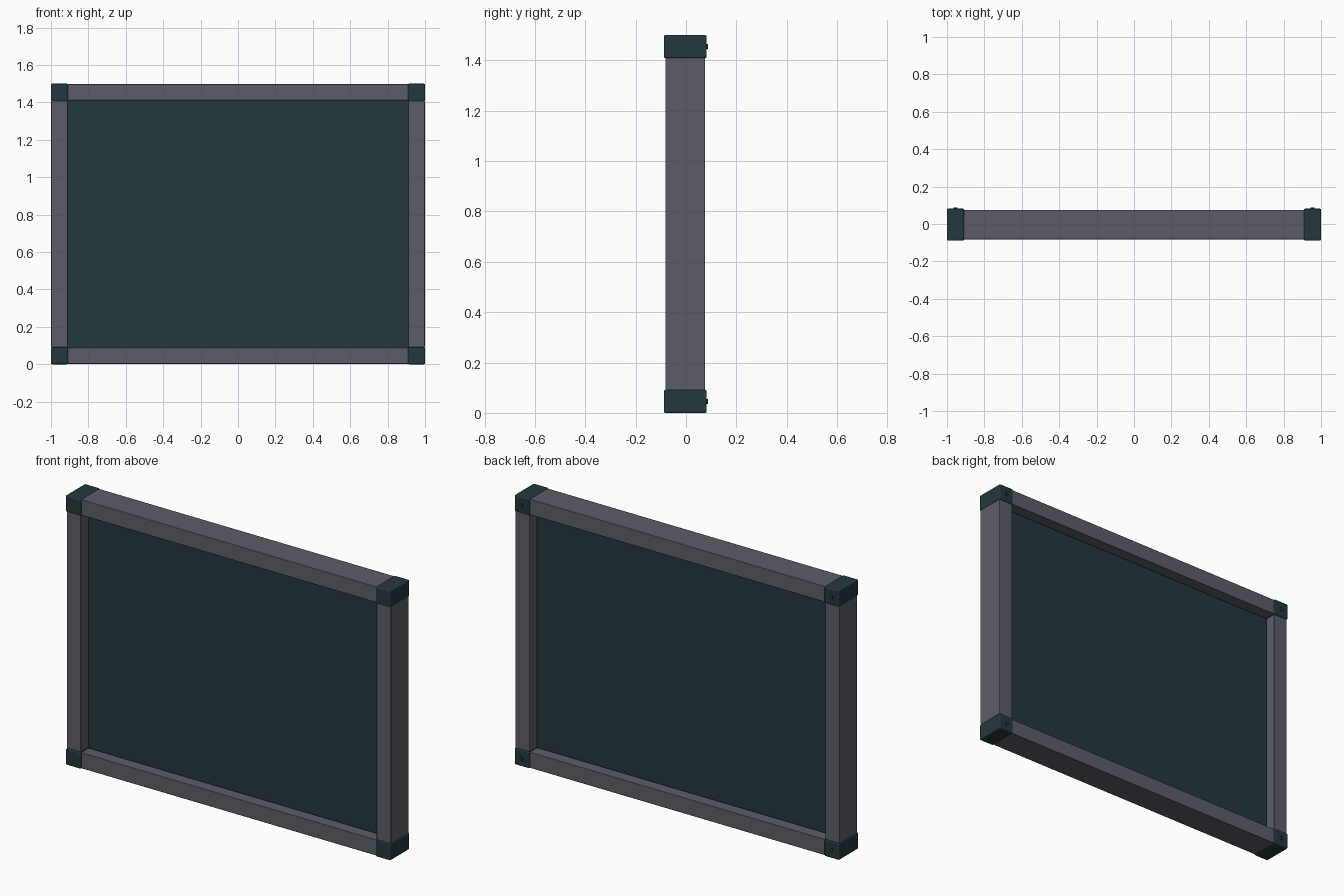
import bpy, bmesh, math
from mathutils import Matrix

if "Cube" in bpy.data.objects:
    bpy.data.objects.remove(bpy.data.objects["Cube"])


def material(name, rgb):
    m = bpy.data.materials.new(name)
    m.diffuse_color = (*rgb, 1)
    m.use_nodes = True
    m.node_tree.nodes["Principled BSDF"].inputs["Base Color"].default_value = m.diffuse_color
    return m


TEAL = material("dark teal", (0.0175, 0.039, 0.048))
GREY = material("slate grey", (0.107, 0.108, 0.138))


def finish(name, bm, mat, bevel=0):
    bmesh.ops.recalc_face_normals(bm, faces=bm.faces)
    me = bpy.data.meshes.new(name)
    bm.to_mesh(me)
    bm.free()
    me.materials.append(mat)
    ob = bpy.data.objects.new(name, me)
    bpy.context.collection.objects.link(ob)
    if bevel:
        for p in me.polygons:
            p.use_smooth = True
        b = ob.modifiers.new("soft edges", 'BEVEL')
        b.width = bevel
        b.segments = 3
        b.limit_method = 'ANGLE'
        b.angle_limit = math.radians(40)
        b.harden_normals = True
    return ob


def box(name, lo, hi, mat, bevel=0):
    bm = bmesh.new()
    bmesh.ops.create_cube(bm, size=1)
    for v in bm.verts:
        for i in range(3):
            v.co[i] = lo[i] + (v.co[i] + 0.5) * (hi[i] - lo[i])
    return finish(name, bm, mat, bevel)


# Rail cross-section: (distance outward from inner face, y), with a glazing slot
PROFILE = [(0, -0.082), (0.0885, -0.082), (0.0885, 0.076), (0, 0.076),
           (0, 0.008), (0.012, 0.008), (0.012, -0.014), (0, -0.014)]


def rail(name, place, a, b):
    bm = bmesh.new()
    f = bm.faces.new([bm.verts.new(place(u, y, a)) for u, y in PROFILE])
    ext = bmesh.ops.extrude_face_region(bm, geom=[f])["geom"]
    ends = [g for g in ext if isinstance(g, bmesh.types.BMVert)]
    step = place(0, 0, b), place(0, 0, a)
    bmesh.ops.translate(bm, verts=ends,
                        vec=[p - q for p, q in zip(*step)])
    finish(name, bm, GREY, 0.004)


# Four rails of the frame
rail("top_rail", lambda u, y, t: (t, y, 1.41 + u), -0.91, 0.91)
rail("bottom_rail", lambda u, y, t: (t, y, 0.09 - u), -0.91, 0.91)
rail("right_post", lambda u, y, t: (0.91 + u, y, t), 0.09, 1.41)
rail("left_post", lambda u, y, t: (-0.91 - u, y, t), 0.09, 1.41)

# Thin panel seated in the slots
box("panel", (-0.92, -0.007, 0.08), (0.92, 0.001, 1.42), TEAL)

# Corner blocks, each with a small round stud on the back
for sx, side in ((-1, "left"), (1, "right")):
    for z, level in ((0.0455, "bottom"), (1.4545, "top")):
        x = sx * 0.9545
        box(f"{level}_{side}_corner", (x - 0.0455, -0.088, z - 0.0455),
            (x + 0.0455, 0.082, z + 0.0455), TEAL, 0.006)
        bm = bmesh.new()
        bmesh.ops.create_cone(
            bm, cap_ends=True, segments=20, radius1=0.01, radius2=0.01, depth=0.012,
            matrix=Matrix.Translation((x, 0.082, z)) @ Matrix.Rotation(math.pi / 2, 4, 'X'))
        finish(f"{level}_{side}_stud", bm, TEAL, 0.0015)
